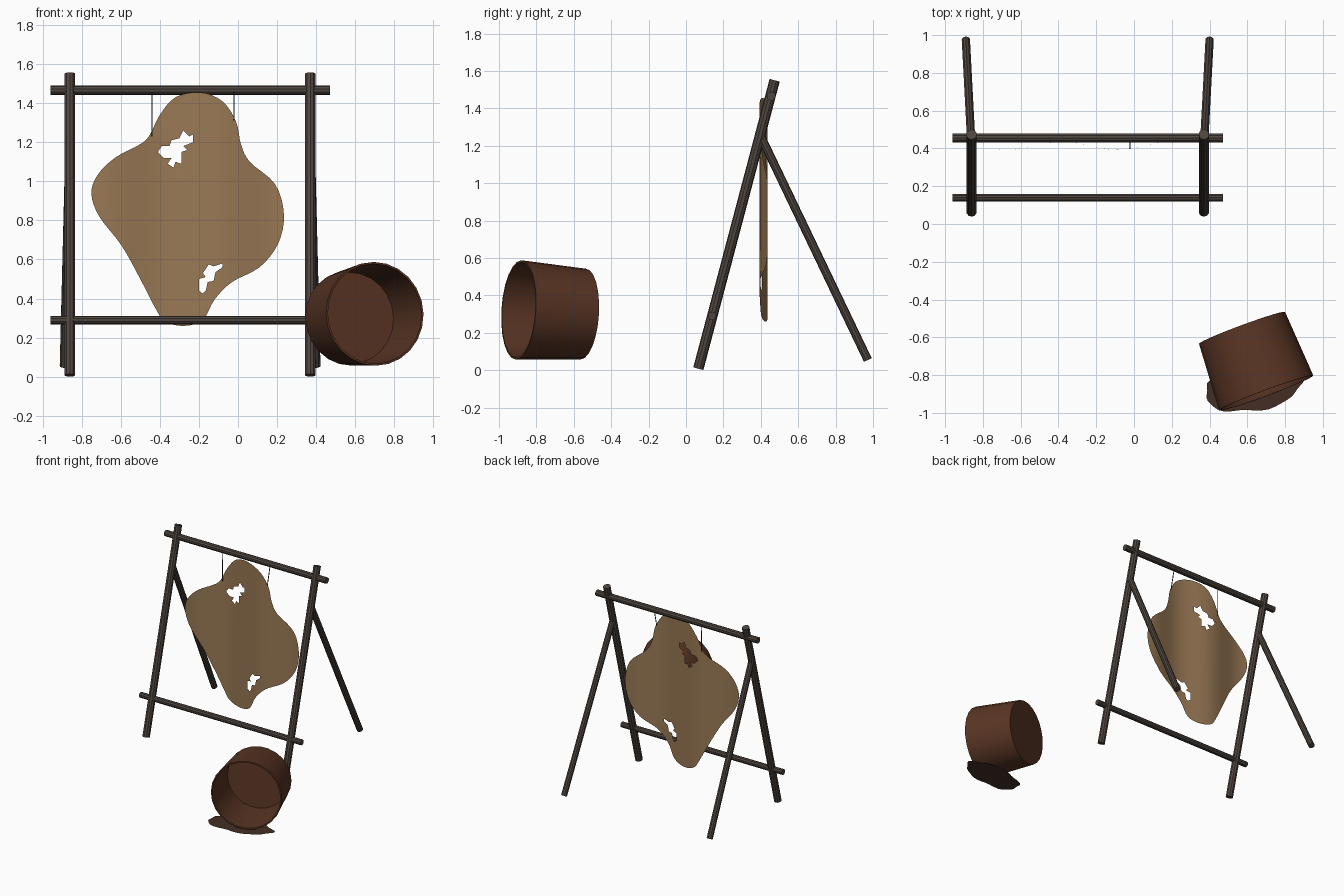
import bpy
import bmesh
import math
from mathutils import Vector

if "Cube" in bpy.data.objects:
    bpy.data.objects.remove(bpy.data.objects["Cube"])


def material(name, color):
    mat = bpy.data.materials.new(name)
    mat.use_nodes = True
    rgba = (*color, 1.0)
    mat.diffuse_color = rgba
    mat.node_tree.nodes["Principled BSDF"].inputs["Base Color"].default_value = rgba
    return mat


wood = material("weathered wood", (0.078, 0.06, 0.05))
leather = material("tanned hide", (0.32, 0.19, 0.09))
bucket_brown = material("red brown", (0.098, 0.035, 0.017))
puddle_brown = material("dark spill", (0.06, 0.028, 0.018))
cord_dark = material("dark cord", (0.03, 0.025, 0.02))


def add_object(name, bm, mat, smooth=False):
    mesh = bpy.data.meshes.new(name)
    bm.to_mesh(mesh)
    bm.free()
    mesh.materials.append(mat)
    obj = bpy.data.objects.new(name, mesh)
    bpy.context.collection.objects.link(obj)
    if smooth:
        bpy.ops.object.select_all(action="DESELECT")
        obj.select_set(True)
        bpy.context.view_layer.objects.active = obj
        bpy.ops.object.shade_smooth_by_angle(angle=math.radians(40))
    return obj


def pole(name, start, end, radius, mat=wood, sides=10):
    """Straight round pole between two points."""
    start, end = Vector(start), Vector(end)
    axis = end - start
    bm = bmesh.new()
    bmesh.ops.create_cone(bm, cap_ends=True, segments=sides, radius1=radius,
                          radius2=radius, depth=axis.length)
    obj = add_object(name, bm, mat)
    obj.location = (start + end) / 2
    obj.rotation_mode = "QUATERNION"
    obj.rotation_quaternion = axis.to_track_quat("Z", "Y")
    return obj


# Leaning frame: a post and a rear prop on each side, joined by two bars
for side, x, splay in (("right", -0.86, -0.03), ("left", 0.37, 0.03)):
    pole(f"{side}_post", (x, 0.066, 0.008), (x, 0.474, 1.55), 0.028)
    pole(f"{side}_rear_prop", (x, 0.405, 1.24), (x + splay, 0.972, 0.055), 0.023)
pole("top_bar", (-0.96, 0.455, 1.465), (0.47, 0.455, 1.465), 0.024)
pole("bottom_bar", (-0.96, 0.139, 0.29), (0.47, 0.139, 0.29), 0.022)


# Stretched hide with two torn holes, gently waved across its width
def wave(x):
    return 0.415 - 0.022 * math.cos(math.tau * (x + 0.67) / 0.58)


def smooth_loop(points, steps=4):
    """Closed Catmull-Rom curve through the points."""
    pts = [Vector(p) for p in points]
    n = len(pts)
    out = []
    for i in range(n):
        a, b, c, d = (pts[(i + k) % n] for k in (-1, 0, 1, 2))
        for s in range(steps):
            t = s / steps
            out.append(b + (c - a) * t / 2 + (2 * a - 5 * b + 4 * c - d) * t**2 / 2
                       + (3 * b - a - 3 * c + d) * t**3 / 2)
    return out


outline = [(-.195, 1.455), (-.32, 1.43), (-.4, 1.34), (-.45, 1.24), (-.5, 1.19),
           (-.63, 1.12), (-.72, 1.03), (-.75, .935), (-.71, .82), (-.595, .67),
           (-.5, .5), (-.425, .355), (-.375, .285), (-.28, .26), (-.18, .29),
           (-.12, .395), (-.03, .485), (.11, .56), (.205, .68), (.235, .83),
           (.19, .985), (.06, 1.1), (.015, 1.19), (-.01, 1.305), (-.08, 1.41)]
upper_tear = [(-.41, 1.15), (-.39, 1.18), (-.35, 1.18), (-.34, 1.21), (-.3, 1.22),
              (-.28, 1.26), (-.25, 1.23), (-.23, 1.24), (-.23, 1.2), (-.28, 1.18),
              (-.26, 1.16), (-.29, 1.15), (-.29, 1.09), (-.32, 1.1), (-.33, 1.07),
              (-.36, 1.09), (-.34, 1.12), (-.38, 1.12)]
lower_tear = [(-.2, .44), (-.2, .5), (-.165, .51), (-.18, .53), (-.15, .575),
              (-.125, .565), (-.08, .58), (-.08, .56), (-.115, .535), (-.125, .49),
              (-.155, .485), (-.165, .44), (-.18, .425)]

bm = bmesh.new()
for loop in (smooth_loop(outline), upper_tear, lower_tear):
    verts = [bm.verts.new((p[0], 0, p[1])) for p in loop]
    for i, v in enumerate(verts):
        bm.edges.new((verts[i - 1], v))
bmesh.ops.triangle_fill(bm, use_beauty=True, edges=bm.edges[:], normal=(0, -1, 0))
for i in range(25):
    bmesh.ops.bisect_plane(bm, geom=bm.verts[:] + bm.edges[:] + bm.faces[:],
                           plane_co=(-0.73 + i * 0.04, 0, 0), plane_no=(1, 0, 0))
for v in bm.verts:
    v.co.y = wave(v.co.x)
bmesh.ops.recalc_face_normals(bm, faces=bm.faces[:])
add_object("hide", bm, leather, smooth=True)

# Thin cords holding the hide to the top bar
for name, x, z in (("right_cord", -0.44, 1.23), ("left_cord", -0.02, 1.31)):
    pole(name, (x, 0.435, 1.465), (x, wave(x), z), 0.003, cord_dark, 6)

# Tipped bucket: a thin-walled profile spun around its axis
profile = [(0, 0), (0.243, 0), (0.266, 0.368), (0.256, 0.368), (0.234, 0.012), (0, 0.012)]
bm = bmesh.new()
verts = [bm.verts.new((r, 0, h)) for r, h in profile]
edges = [bm.edges.new(pair) for pair in zip(verts, verts[1:])]
bmesh.ops.spin(bm, geom=verts + edges, cent=(0, 0, 0), axis=(0, 0, 1),
               angle=math.tau, steps=24, use_merge=True)
bmesh.ops.remove_doubles(bm, verts=bm.verts[:], dist=0.0005)
bmesh.ops.recalc_face_normals(bm, faces=bm.faces[:])
bucket = add_object("bucket", bm, bucket_brown, smooth=True)
bucket.location = (0.572, -0.55, 0.3)
bucket.rotation_mode = "QUATERNION"
bucket.rotation_quaternion = Vector((0.128, -0.345, 0.022)).to_track_quat("Z", "Y")

# Irregular flat spill below the bucket mouth
bm = bmesh.new()
rim = []
for i in range(40):
    a = math.tau * i / 40
    r = 1 + 0.05 * math.sin(5 * a + 1) + 0.03 * math.sin(8 * a)
    dx, dy = 0.255 * r * math.cos(a), 0.12 * r * math.sin(a)
    rim.append(bm.verts.new((0.63 + dx, -0.87 + dy + 0.12 * dx, 0.053)))
bm.faces.new(rim)
add_object("spill", bm, puddle_brown)
